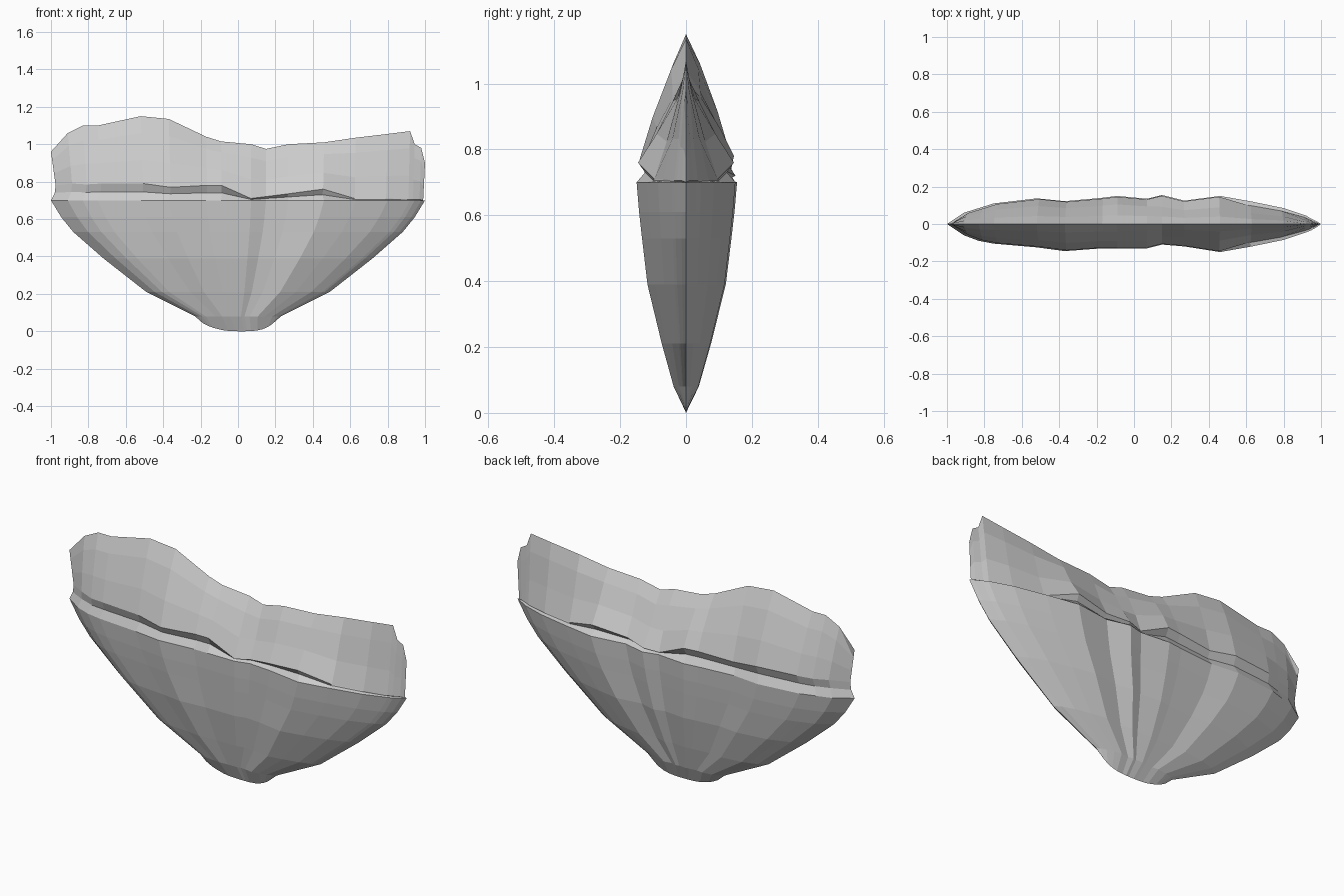
import bpy, bmesh

if "Cube" in bpy.data.objects:
    bpy.data.objects.remove(bpy.data.objects["Cube"])

# Columns across the shell: x, front depth, back depth, lip height, crest height
COLUMNS = [
    (-1.00, .00, .00, .78, .96), (-.91, .06, .06, .79, 1.06),
    (-.83, .09, .085, .785, 1.10), (-.75, .105, .11, .79, 1.10),
    (-.52, .125, .137, .79, 1.15), (-.37, .145, .122, .77, 1.135),
    (-.17, .13, .14, .78, 1.04), (-.09, .13, .15, .78, 1.015),
    (.07, .13, .135, .71, 1.00), (.15, .11, .155, .72, .975),
    (.27, .12, .125, .735, 1.00), (.46, .15, .15, .76, 1.01),
    (.63, .12, .12, .71, 1.035), (.80, .085, .085, .71, 1.055),
    (.92, .045, .045, .705, 1.07), (.945, .035, .03, .705, 1.00),
    (.98, .015, .012, .705, .98), (1.00, .00, .00, .70, .90),
]
# Lower fan rings: height, width scale, depth scale
RINGS = [(.08, .23, .25), (.21, .49, .49), (.39, .72, .78),
         (.53, .88, .89), (.61, .945, .95), (.70, 1.0, 1.0)]
# Upper wall: rise fraction, depth scale
WALL = [(0, 1.0), (.35, .72), (.75, .32), (1, 0)]


def fan_column(col, side):
    x, depth = col[0], side * (col[1] if side < 0 else col[2])
    pts = [(x * .19 + .02 * (1 - x * x), 0, .045 * abs(x) ** 3)]
    return pts + [(x * w, depth * d, z) for z, w, d in RINGS]


def crest_column(col, side):
    x, depth, lip, top = col[0], side * (col[1] if side < 0 else col[2]), col[3], col[4]
    inset = .80 if x > .55 else .97
    lip_w = .975 if x < 0 else .99
    pts = [(x, depth, .70), (x * .98, depth * .83, .70 + .5 * (lip - .70))]
    for t, d in WALL:
        if x > .1 and 0 < t < 1:
            d *= .85                      # thinner, hollowed right wing
        w = lip_w + (1 - lip_w) * t
        pts.append((x * w, depth * inset * d, lip + (top - lip) * t))
    return pts


def build(name, column):
    bm = bmesh.new()
    for side in (-1, 1):
        grid = [[bm.verts.new(p) for p in column(c, side)] for c in COLUMNS]
        for a, b in zip(grid, grid[1:]):
            for j in range(len(a) - 1):
                bm.faces.new((a[j], b[j], b[j + 1], a[j + 1]))
    bmesh.ops.remove_doubles(bm, verts=bm.verts, dist=.0005)
    bmesh.ops.recalc_face_normals(bm, faces=bm.faces)
    mesh = bpy.data.meshes.new(name)
    bm.to_mesh(mesh)
    bm.free()
    obj = bpy.data.objects.new(name, mesh)
    bpy.context.collection.objects.link(obj)
    return obj


# Pleated lower fan, and the wavy wall rising from its rim to a ridge
fan = build("lower_fan", fan_column)
crest = build("upper_crest", crest_column)

# Join as one shell so the rim is welded and normals agree
bm = bmesh.new()
bm.from_mesh(fan.data)
bm.from_mesh(crest.data)
bmesh.ops.remove_doubles(bm, verts=bm.verts, dist=.0005)
bmesh.ops.recalc_face_normals(bm, faces=bm.faces)
bm.to_mesh(fan.data)
bm.free()
bpy.data.objects.remove(crest)
fan.name = "fan_shell"
